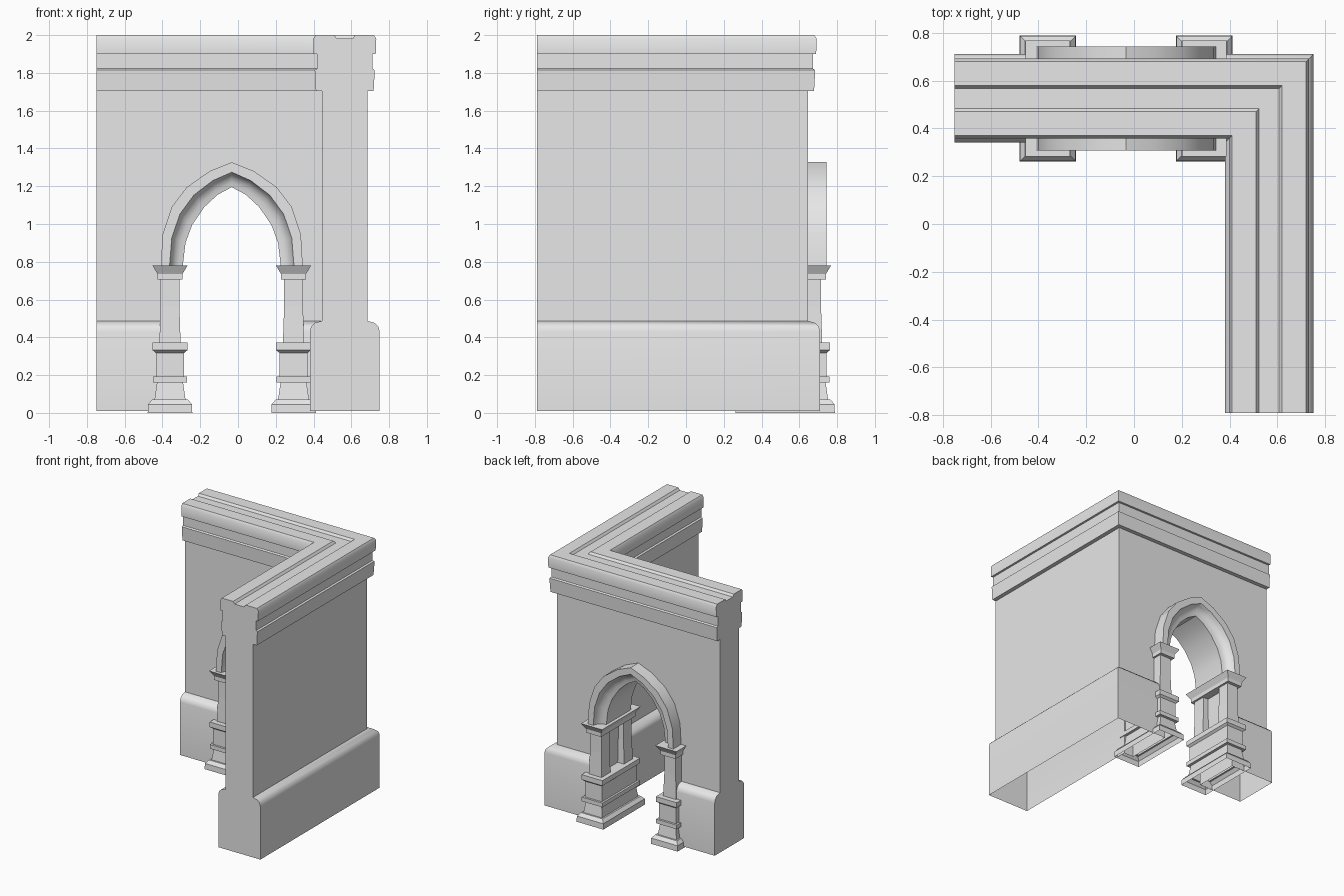
import bpy
import bmesh

cube = bpy.data.objects.get("Cube")
if cube:
    bpy.data.objects.remove(cube, do_unlink=True)

stone = bpy.data.materials.new("grey_stone")
stone.use_nodes = True
stone.diffuse_color = (0.8, 0.8, 0.8, 1)
stone.node_tree.nodes["Principled BSDF"].inputs["Base Color"].default_value = (0.8, 0.8, 0.8, 1)

WALL_X, WALL_Y = 0.565, 0.525      # centre lines of the two wings
ARCH_X, HALF_SPAN = -0.033, 0.327  # arch axis and column distance from it
SPRING = 0.78


def make_object(name, bm):
    bmesh.ops.recalc_face_normals(bm, faces=bm.faces)
    mesh = bpy.data.meshes.new(name)
    bm.to_mesh(mesh)
    bm.free()
    mesh.materials.append(stone)
    obj = bpy.data.objects.new(name, mesh)
    bpy.context.collection.objects.link(obj)
    return obj


def loft(name, rings, start_cap=True, end_cap=True):
    """Skin a list of closed rings of equal length."""
    bm = bmesh.new()
    loops = [[bm.verts.new(p) for p in ring] for ring in rings]
    n = len(loops[0])
    for a, b in zip(loops, loops[1:]):
        for i in range(n):
            j = (i + 1) % n
            bm.faces.new((a[i], a[j], b[j], b[i]))
    if start_cap:
        bm.faces.new(loops[0])
    if end_cap:
        bm.faces.new(loops[-1])
    return make_object(name, bm)


def smooth(obj, angle=0.7):
    bpy.ops.object.select_all(action='DESELECT')
    obj.select_set(True)
    bpy.context.view_layer.objects.active = obj
    bpy.ops.object.shade_smooth_by_angle(angle=angle)


def stack(name, x, y, profile, extra_depth, open_bottom):
    """Rectangular moulded block from (half width, height) pairs."""
    rings = [[(x + sx * h, y + sy * (h + extra_depth), z)
              for sx, sy in ((-1, -1), (1, -1), (1, 1), (-1, 1))]
             for h, z in profile]
    return loft(name, rings, start_cap=not open_bottom)


# Corner wall: moulded section swept along the mitred L
half = [(0.185, 0.01), (0.185, 0.43), (0.178, 0.457), (0.157, 0.477), (0.12, 0.487),
        (0.12, 1.705), (0.153, 1.705), (0.159, 1.815), (0.147, 1.822), (0.147, 1.9),
        (0.164, 1.9), (0.167, 1.98), (0.155, 2.0), (0.055, 2.0), (0.042, 1.982)]
section = half + [(-d, z) for d, z in reversed(half)]
wall = loft("corner_wall", [
    [(-0.75, WALL_Y + d, z) for d, z in section],
    [(WALL_X + d, WALL_Y + d, z) for d, z in section],
    [(WALL_X + d, -0.79, z) for d, z in section]])

# Pointed arch outlines, one half each, from springing to apex
outer = [(0.376, 0.78), (0.366, 0.945), (0.318, 1.09), (0.238, 1.195), (0.117, 1.28), (0, 1.327)]
inner = [(0.26, 0.78), (0.245, 0.9), (0.21, 0.995), (0.145, 1.09), (0.075, 1.155), (0, 1.195)]


def arch_line(t):
    """Full outline, blended from outer (0) to inner (1)."""
    pts = [(a + (c - a) * t, b + (d - b) * t) for (a, b), (c, d) in zip(outer, inner)]
    pts[0] = (pts[0][0], SPRING - 0.005)
    return [(-x, z) for x, z in pts] + [(x, z) for x, z in reversed(pts[:-1])]


# Doorway cut through the wall, hidden behind the moulding
outline = arch_line(0.45)
outline = [(-HALF_SPAN, -0.1)] + outline + [(HALF_SPAN, -0.1)]
cutter = loft("doorway_cutter", [[(ARCH_X + x, y, z) for x, z in outline] for y in (0.2, 0.85)])
cut = wall.modifiers.new("doorway", 'BOOLEAN')
cut.object = cutter
cut.operation = 'DIFFERENCE'
cut.solver = 'EXACT'
bpy.ops.object.select_all(action='DESELECT')
wall.select_set(True)
bpy.context.view_layer.objects.active = wall
bpy.ops.object.modifier_apply(modifier=cut.name)
bpy.data.objects.remove(cutter, do_unlink=True)

# The wall is open underneath
bm = bmesh.new()
bm.from_mesh(wall.data)
under = [f for f in bm.faces if f.normal.z < -0.9 and f.calc_center_median().z < 0.02]
bmesh.ops.delete(bm, geom=under, context='FACES')
bm.to_mesh(wall.data)
bm.free()
smooth(wall)

# Arch moulding: flat outer band, cove, and soffit through the wall
side = [(0, 0.218), (0.4, 0.218), (0.47, 0.19), (0.62, 0.168), (0.8, 0.158), (1, 0.153)]
ring_section = side + [(t, -d) for t, d in reversed(side)]
lines = [[(ARCH_X + x, WALL_Y + d, z) for x, z in arch_line(t)] for t, d in ring_section]
arch = loft("arch_moulding", list(zip(*lines)))
smooth(arch)

# Column piers: shared base and capital, with a shaft on each face
base = [(0.118, 0), (0.116, 0.045), (0.095, 0.07), (0.082, 0.07), (0.069, 0.16), (0.091, 0.16),
        (0.091, 0.193), (0.075, 0.193), (0.075, 0.318), (0.092, 0.332), (0.092, 0.372)]
shaft = [(0.056, 0.37), (0.05, 0.56), (0.05, 0.71)]
capital = [(0.066, 0.705), (0.066, 0.735), (0.07, 0.742), (0.093, SPRING)]
for side_name, sx in (("right", -1), ("left", 1)):
    x = ARCH_X + sx * HALF_SPAN
    stack(side_name + "_column_base", x, WALL_Y, base, 0.145, True)
    stack(side_name + "_capital", x, WALL_Y, capital, 0.15, False)
    for end_name, sy in (("front", -1), ("back", 1)):
        stack(f"{side_name}_{end_name}_shaft", x, WALL_Y + sy * 0.14, shaft, 0, False)
